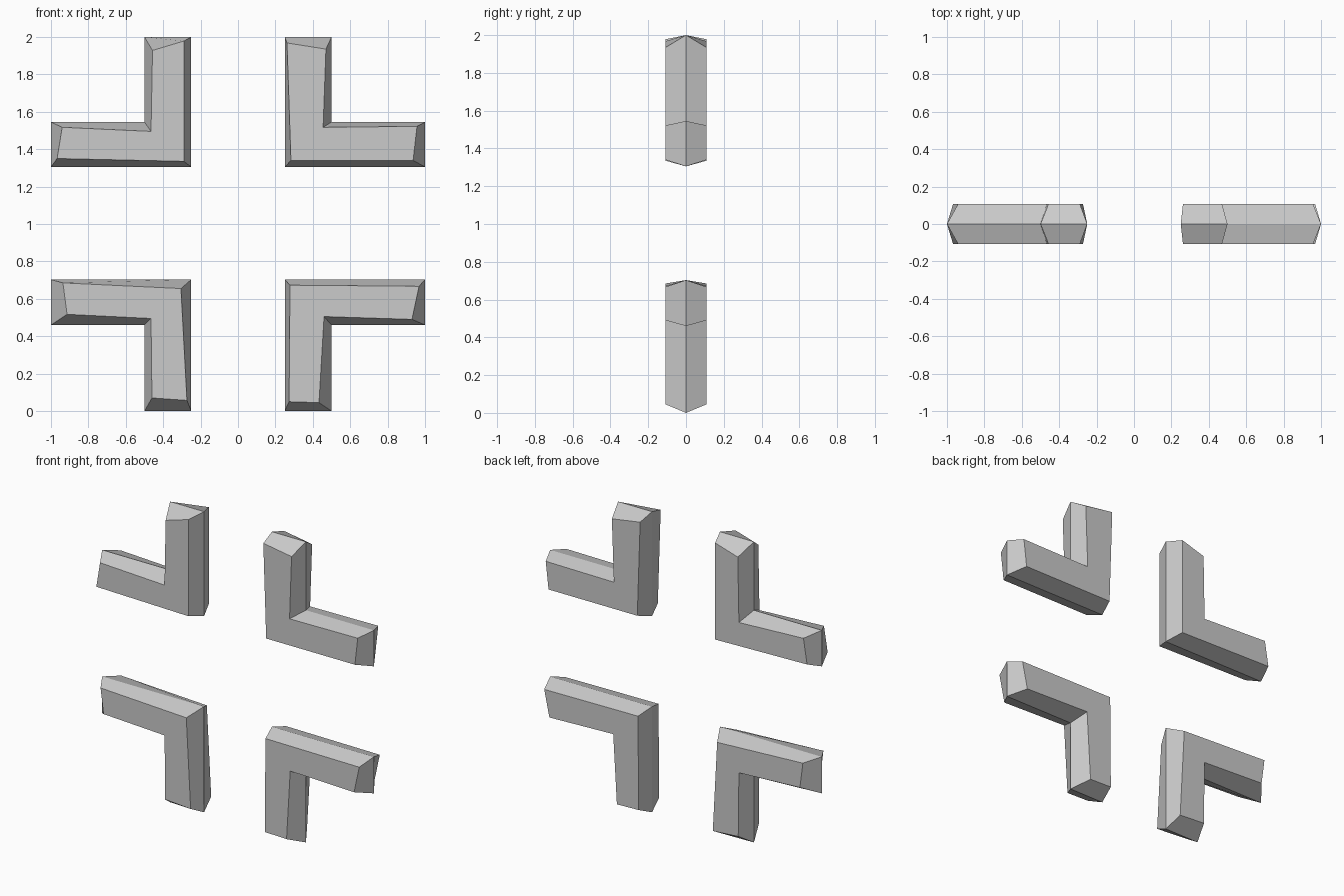
import bpy
import bmesh

if "Cube" in bpy.data.objects:
    bpy.data.objects.remove(bpy.data.objects["Cube"])

HALF_DEPTH = 0.108


def bracket(name, sx, corner_z, notch_z, tip_z, face):
    """Faceted L bracket: full outline on y = 0, uneven smaller L on the front, mirrored to the back."""
    rim = [(0.25, corner_z), (1.0, corner_z), (1.0, notch_z),
           (0.5, notch_z), (0.5, tip_z), (0.25, tip_z)]
    bm = bmesh.new()
    outer = [bm.verts.new((sx * x, 0, z)) for x, z in rim]
    inner = [bm.verts.new((sx * x, -HALF_DEPTH, z)) for x, z in face]
    bm.faces.new(inner)
    for i in range(6):
        j = (i + 1) % 6
        bm.faces.new((outer[i], outer[j], inner[j], inner[i]))

    # Back half
    bmesh.ops.mirror(bm, geom=bm.verts[:] + bm.edges[:] + bm.faces[:],
                     axis='Y', merge_dist=0.0005)
    bmesh.ops.remove_doubles(bm, verts=bm.verts[:], dist=0.0005)
    bmesh.ops.recalc_face_normals(bm, faces=bm.faces[:])
    mesh = bpy.data.meshes.new(name)
    bm.to_mesh(mesh)
    bm.free()
    bpy.context.collection.objects.link(bpy.data.objects.new(name, mesh))


# Face corners run: elbow, arm end (elbow side), arm end, notch, upright tip, upright tip (elbow side)
bracket("upper_left_bracket", -1, 1.305, 1.545, 2.0,
        [(0.29, 1.335), (0.967, 1.35), (0.94, 1.517),
         (0.465, 1.495), (0.457, 1.928), (0.29, 1.978)])
bracket("upper_right_bracket", 1, 1.305, 1.545, 2.0,
        [(0.283, 1.34), (0.936, 1.34), (0.957, 1.522),
         (0.455, 1.517), (0.47, 1.935), (0.262, 1.968)])
bracket("lower_left_bracket", -1, 0.703, 0.46, 0.0,
        [(0.305, 0.655), (0.936, 0.685), (0.914, 0.517),
         (0.465, 0.495), (0.46, 0.07), (0.273, 0.057)])
bracket("lower_right_bracket", 1, 0.703, 0.46, 0.0,
        [(0.278, 0.673), (0.968, 0.667), (0.93, 0.49),
         (0.46, 0.505), (0.433, 0.045), (0.273, 0.05)])
